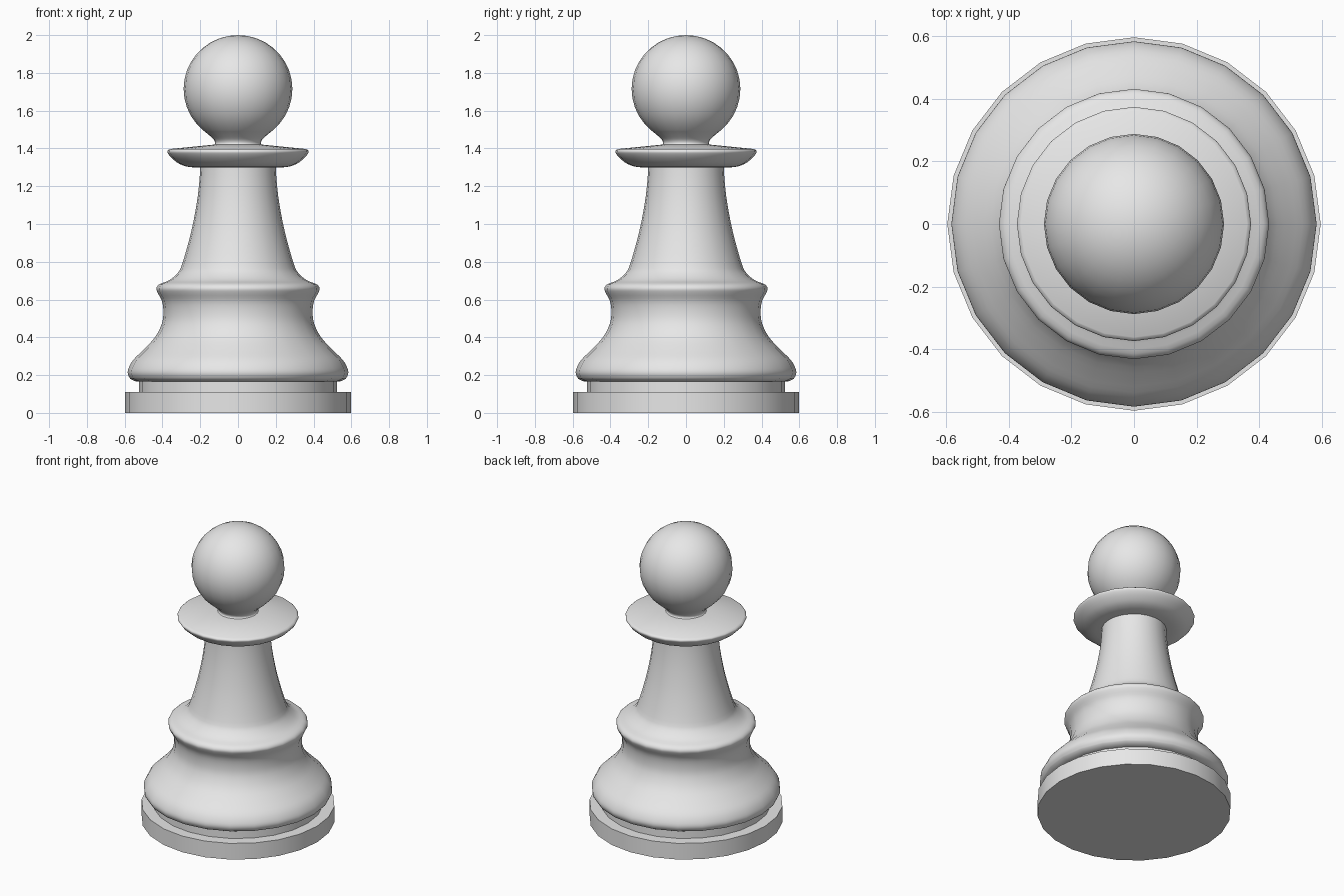
import bpy, bmesh, math
from mathutils import Vector

cube = bpy.data.objects.get("Cube")
if cube:
    bpy.data.objects.remove(cube, do_unlink=True)

SIDES = 24

grey = bpy.data.materials.new("plain_grey")
grey.use_nodes = True
grey.diffuse_color = (0.8, 0.8, 0.8, 1)
grey.node_tree.nodes["Principled BSDF"].inputs["Base Color"].default_value = (0.8, 0.8, 0.8, 1)


def soften(points, steps=3):
    """Smooth curve through (radius, height) points."""
    p = [Vector(q) for q in points]
    p = [p[0]] + p + [p[-1]]
    out = []
    for a, b, c, d in zip(p, p[1:], p[2:], p[3:]):
        for i in range(steps):
            t = i / steps
            out.append(0.5 * (2 * b + (c - a) * t + (2 * a - 5 * b + 4 * c - d) * t ** 2
                              + (3 * b - a - 3 * c + d) * t ** 3))
    return [tuple(v) for v in out] + [points[-1]]


def lathe(name, profile):
    """Turn a (radius, height) profile around the z axis."""
    bm = bmesh.new()
    verts = [bm.verts.new((r, 0, z)) for r, z in profile]
    edges = [bm.edges.new(pair) for pair in zip(verts, verts[1:])]
    bmesh.ops.spin(bm, geom=verts + edges, axis=(0, 0, 1), cent=(0, 0, 0),
                   angle=math.tau, steps=SIDES, use_duplicate=False)
    bmesh.ops.remove_doubles(bm, verts=bm.verts[:], dist=0.0005)
    bmesh.ops.recalc_face_normals(bm, faces=bm.faces[:])
    mesh = bpy.data.meshes.new(name)
    bm.to_mesh(mesh)
    bm.free()
    mesh.materials.append(grey)
    obj = bpy.data.objects.new(name, mesh)
    bpy.context.collection.objects.link(obj)
    bpy.ops.object.select_all(action='DESELECT')
    obj.select_set(True)
    bpy.context.view_layer.objects.active = obj
    bpy.ops.object.shade_smooth_by_angle(angle=math.radians(40))
    return obj


# Flat foot and the recessed ring above it
lathe("base", [(0, 0), (0.597, 0), (0.597, 0.11), (0.525, 0.11), (0.525, 0.175), (0, 0.175)])

# Bulging lower body, waist, rim and tapering stem
bulge = soften([(0.57, 0.18), (0.583, 0.205), (0.58, 0.235), (0.555, 0.28), (0.50, 0.335),
                (0.44, 0.40), (0.404, 0.47), (0.395, 0.53), (0.402, 0.59), (0.425, 0.635),
                (0.432, 0.66), (0.415, 0.682), (0.365, 0.702), (0.32, 0.74), (0.295, 0.79),
                (0.25, 0.95), (0.22, 1.10), (0.205, 1.22), (0.20, 1.31)])
lathe("body", [(0, 0.165), (0.535, 0.165), (0.55, 0.17)] + bulge + [(0, 1.31)])

# Dished collar with a nearly flat top
underside = soften([(0.20, 1.299), (0.26, 1.302), (0.31, 1.318), (0.35, 1.348),
                    (0.372, 1.375), (0.373, 1.388), (0.362, 1.397)])
lathe("collar", [(0, 1.299)] + underside + [(0.13, 1.42), (0, 1.42)])

# Ball head flaring out of a short neck
ball = [(0.288 * math.cos(a), 1.715 + 0.285 * math.sin(a))
        for a in (math.radians(-50 + 10 * i) for i in range(14))]
neck = soften([(0.135, 1.415), (0.122, 1.425), (0.127, 1.445), (0.155, 1.472), ball[0]])
lathe("head", [(0, 1.415)] + neck + ball[1:] + [(0, 2.0)])
